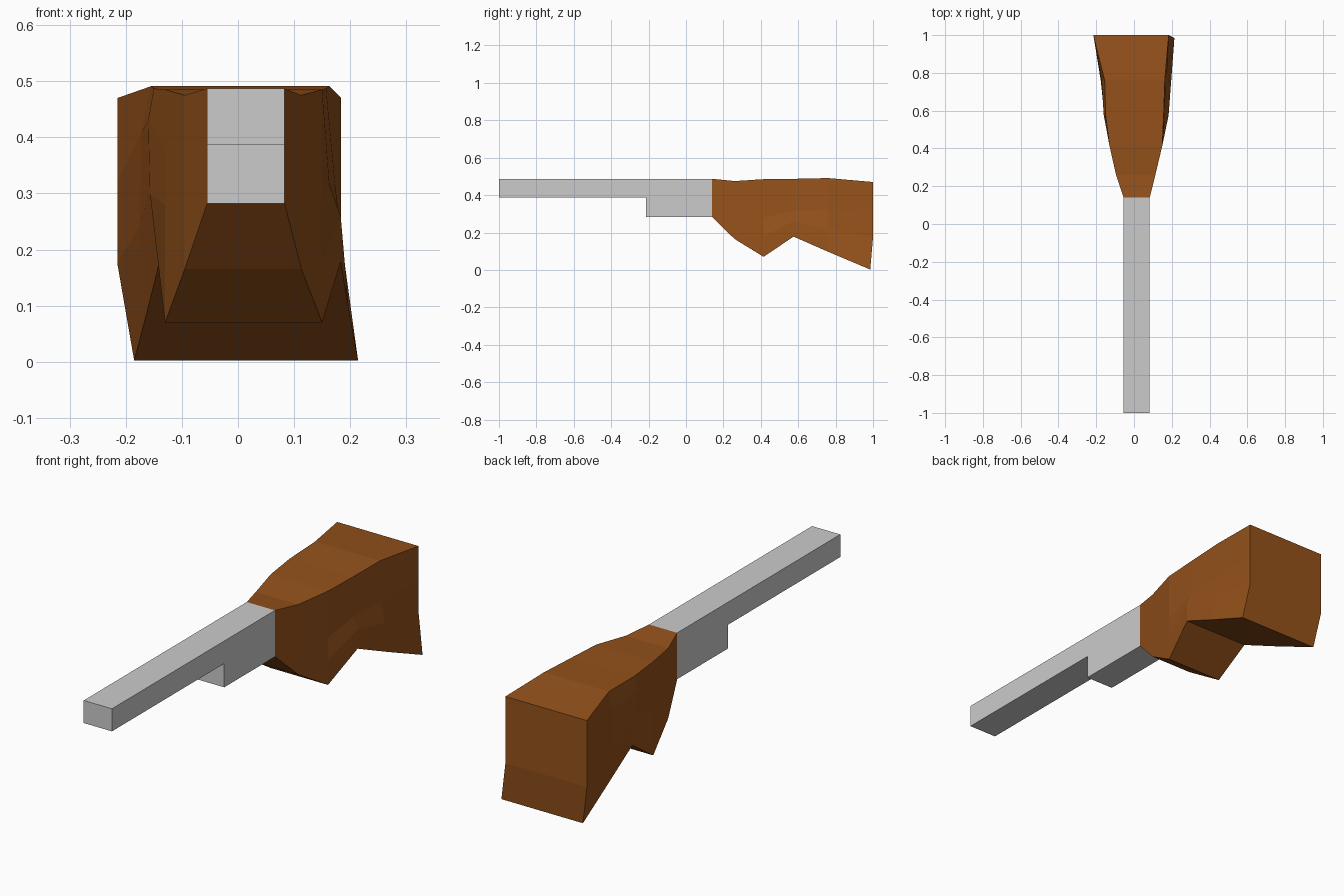
import bpy

if "Cube" in bpy.data.objects:
    bpy.data.objects.remove(bpy.data.objects["Cube"])

def make_object(name, verts, faces):
    mesh = bpy.data.meshes.new(name)
    mesh.from_pydata(verts, [], faces)
    mesh.validate()
    mesh.update()
    obj = bpy.data.objects.new(name, mesh)
    bpy.context.collection.objects.link(obj)
    return obj

# Barrel and receiver: stepped side profile (y, z) extruded across x
profile = [(-1, .487), (-1, .387), (-.215, .387), (-.215, .282), (.14, .282), (.14, .487)]
n = len(profile)
verts = [(x, y, z) for x in (-.055, .083) for y, z in profile]
faces = [(i, i + n, (i + 1) % n + n, (i + 1) % n) for i in range(n)]
faces += [tuple(range(n)), tuple(reversed(range(n, 2 * n)))]
make_object("barrel", verts, faces)

# Stock: rings of 8 points, each side listed top to bottom as (x, z)
def straight(x, zs):
    return [(x, z) for z in zs]

z0, z1, z2 = (.487, .42, .35, .282), (.475, .37, .27, .165), (.485, .28, .18, .07)
z5 = (.47, .32, .175)
rings = [  # y, right side, left side
    (.14, straight(.083, z0), straight(-.055, z0)),
    (.26, straight(.113, z1), straight(-.095, z1)),
    (.415, straight(.15, z2), straight(-.13, (.485, .38, .28, .07))),
    (.575, [(.157, .487), (.163, .315), (.183, .26), (.183, .178)],
           [(-.15, .487), (-.16, .43), (-.157, .3), (-.14, .178)]),
    (.76, [(.163, .491), (.173, .317), (.184, .22), (.197, .097)],
          [(-.155, .491), (-.172, .41), (-.176, .24), (-.16, .097)]),
    (1, straight(.184, z5) + [(.214, .002)], straight(-.215, z5) + [(-.185, .002)]),
]
verts, faces = [], []
for y, right, left in rings:
    for x, z in right + left[::-1]:
        verts.append((x, .985 if z < .01 else y, z))
for r in range(len(rings) - 1):
    for i in range(8):
        a, b = r * 8 + i, r * 8 + (i + 1) % 8
        faces.append((a, a + 8, b + 8, b))
# End caps as strips between the two sides
last = 8 * (len(rings) - 1)
for i in range(3):
    faces.append((i, i + 1, 6 - i, 7 - i))
    faces.append((last + 7 - i, last + 6 - i, last + i + 1, last + i))
stock = make_object("stock", verts, faces)

wood = bpy.data.materials.new("wood")
wood.diffuse_color = (.3, .084, .011, 1)
wood.use_nodes = True
wood.node_tree.nodes["Principled BSDF"].inputs["Base Color"].default_value = wood.diffuse_color
stock.data.materials.append(wood)

# Make all normals point outwards
import bmesh
for obj in bpy.context.collection.objects:
    bm = bmesh.new()
    bm.from_mesh(obj.data)
    bmesh.ops.recalc_face_normals(bm, faces=bm.faces)
    bm.to_mesh(obj.data)
    bm.free()
